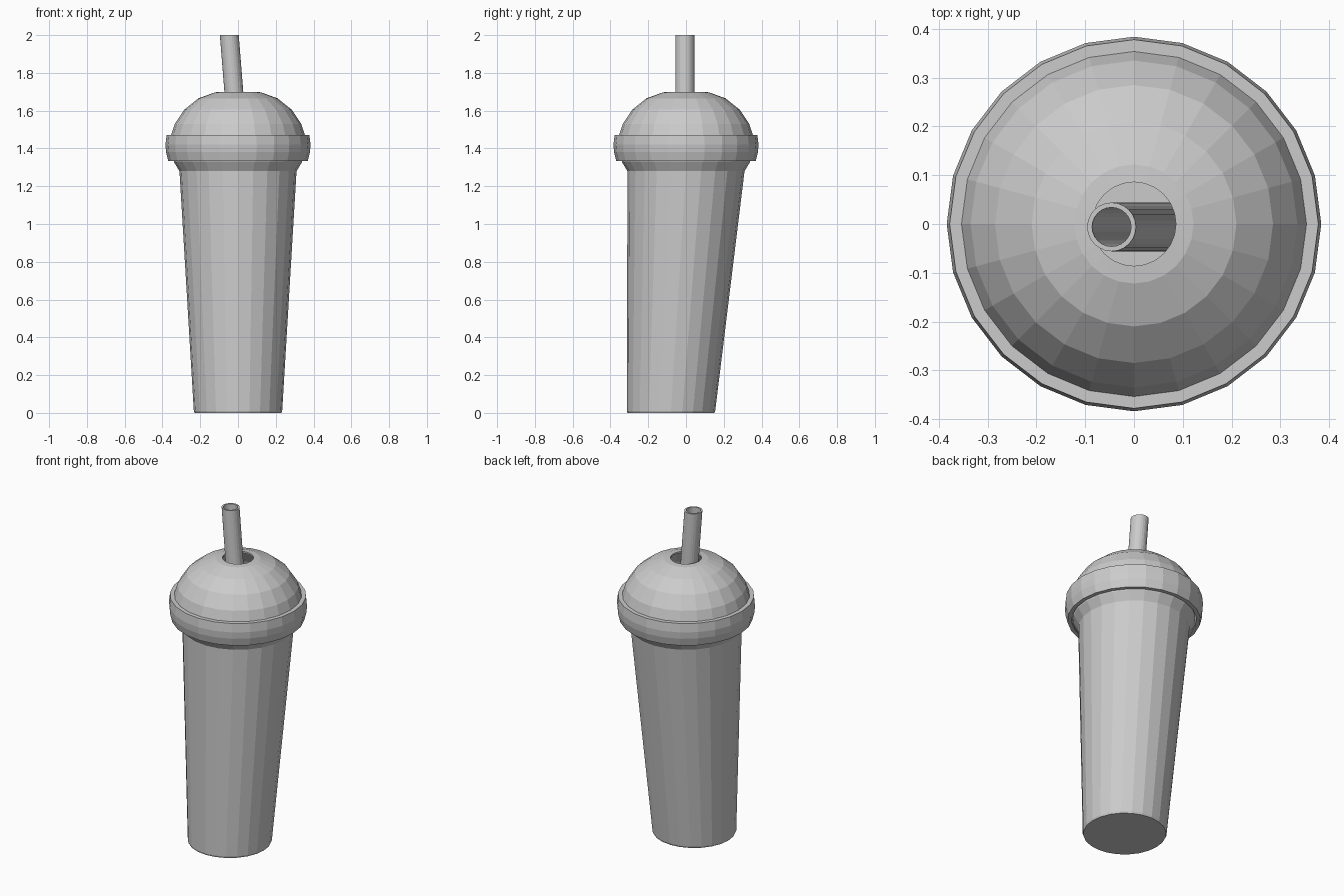
import bpy, math

if "Cube" in bpy.data.objects:
    bpy.data.objects.remove(bpy.data.objects["Cube"])


def lathe(name, profile, sides=24, closed=False, cap_start=False, cap_end=False):
    """Revolve rings of (radius, z, centre_x, centre_y) into a flat-faced mesh."""
    verts, faces = [], []
    for r, z, cx, cy in profile:
        for i in range(sides):
            a = 2 * math.pi * i / sides
            verts.append((cx + r * math.cos(a), cy + r * math.sin(a), z))
    n = len(profile)
    for k in range(n if closed else n - 1):
        a, b = k * sides, ((k + 1) % n) * sides
        for i in range(sides):
            j = (i + 1) % sides
            faces.append((a + i, a + j, b + j, b + i))
    if cap_start:
        faces.append(tuple(reversed(range(sides))))
    if cap_end:
        faces.append(tuple(range((n - 1) * sides, n * sides)))
    mesh = bpy.data.meshes.new(name)
    mesh.from_pydata(verts, [], faces)
    obj = bpy.data.objects.new(name, mesh)
    bpy.context.collection.objects.link(obj)
    return obj


def lean(r, z):
    """Cup ring: the base sits forward so the front wall stays vertical."""
    return (r, z, 0, -0.08 * max(0, 1 - z / 1.28))


def upright(points):
    return [(r, z, 0, 0) for r, z in points]


# Hollow cup: outer wall, flared rim, then down the inner wall to the floor
cup = [(0.23, 0), (0.234, 0.01), (0.31, 1.28), (0.34, 1.33), (0.345, 1.44),
       (0.335, 1.44), (0.33, 1.335), (0.30, 1.285), (0.222, 0.02)]
lathe("cup", [lean(r, z) for r, z in cup], cap_start=True, cap_end=True)

# Lid collar
lathe("lid_collar", upright([(0.369, 1.333), (0.381, 1.38), (0.384, 1.42),
                             (0.378, 1.472), (0.346, 1.472), (0.346, 1.333)]),
      closed=True)

# Domed lid shell with a round straw hole
outer = [(0.355, 1.468), (0.335, 1.53), (0.285, 1.605), (0.21, 1.665),
         (0.122, 1.697), (0.086, 1.70)]
inner = [(0.086, 1.69), (0.12, 1.687), (0.205, 1.655), (0.277, 1.597),
         (0.325, 1.526), (0.345, 1.468)]
lathe("lid_dome", upright(outer + inner), closed=True)

# Leaning hollow straw, cut level at both ends
straw = [(0.05, 0.06), (0.05, 2.0), (0.04, 2.0), (0.04, 0.06)]
lathe("straw", [(r, z, -0.046 + 0.08 * (2 - z), -0.006) for r, z in straw],
      closed=True)
